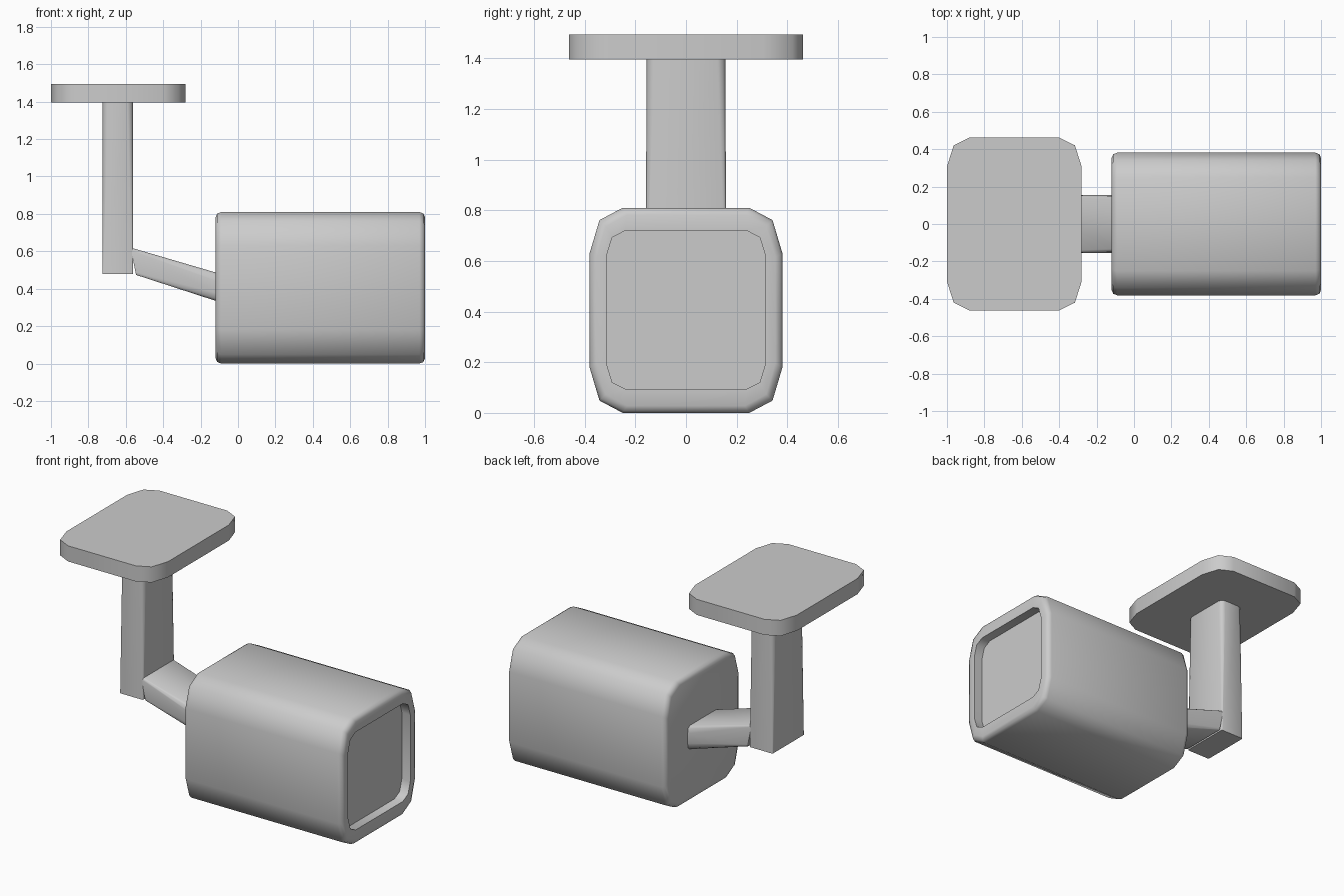
import bpy, bmesh, math

if "Cube" in bpy.data.objects:
    bpy.data.objects.remove(bpy.data.objects["Cube"])


def outline(hw, hh, cw, ch):
    """Rounded rectangle, three points per corner (half sizes, corner sizes)."""
    corner = [(hw, hh - ch), (hw - 0.3 * cw, hh - 0.27 * ch), (hw - cw, hh)]
    pts = list(corner)
    pts += [(-u, v) for u, v in reversed(corner)]
    pts += [(-u, -v) for u, v in corner]
    pts += [(u, -v) for u, v in reversed(corner)]
    return pts


def loft(name, rings, angle=50):
    """Skin a list of equal-length rings and cap both ends."""
    bm = bmesh.new()
    loops = [[bm.verts.new(p) for p in ring] for ring in rings]
    n = len(loops[0])
    for a, b in zip(loops, loops[1:]):
        for i in range(n):
            j = (i + 1) % n
            bm.faces.new((a[i], a[j], b[j], b[i]))
    bm.faces.new(loops[0][::-1])
    bm.faces.new(loops[-1])
    bmesh.ops.recalc_face_normals(bm, faces=bm.faces)
    mesh = bpy.data.meshes.new(name)
    bm.to_mesh(mesh)
    bm.free()
    obj = bpy.data.objects.new(name, mesh)
    bpy.context.collection.objects.link(obj)
    bpy.ops.object.select_all(action='DESELECT')
    obj.select_set(True)
    bpy.context.view_layer.objects.active = obj
    bpy.ops.object.shade_smooth_by_angle(angle=math.radians(angle))
    return obj


def ring_z(z, cx, *size):
    return [(cx + u, v, z) for u, v in outline(*size)]


def ring_x(x, cz, *size, lean=0.0):
    return [(x + lean * v, u, cz + v) for u, v in outline(*size)]


# ceiling plate
plate = (0.36, 0.4625, 0.12, 0.155)
loft("mounting_plate", [ring_z(z, -0.64, *plate) for z in (1.395, 1.495)])

# hanging post, corners sharpen towards the bottom
loft("post", [ring_z(0.478, -0.643, 0.082, 0.16, 0.006, 0.006),
              ring_z(1.40, -0.643, 0.081, 0.155, 0.03, 0.03)])

# sloping arm from the post to the housing
loft("arm", [ring_x(-0.56, 0.547, 0.158, 0.073, 0.008, 0.015, lean=-0.2),
             ring_x(-0.10, 0.405, 0.155, 0.076, 0.022, 0.045)])

# camera housing: rounded ends and a recessed front panel
HX, HZ, CX, CZ = 0.381, 0.405, 0.131, 0.18


def housing_ring(x, inset):
    return ring_x(x, 0.405, HX - inset, HZ - inset,
                  CX - 0.4 * inset, CZ - 0.4 * inset)


panel = (0.314, 0.313, 0.075, 0.10)
loft("camera_housing", [
    housing_ring(-0.12, 0.028), housing_ring(-0.111, 0.008),
    housing_ring(-0.09, 0.0), housing_ring(0.97, 0.0),
    housing_ring(0.991, 0.008), housing_ring(1.0, 0.028),
    ring_x(1.0, 0.407, *panel), ring_x(0.94, 0.407, *panel)])
